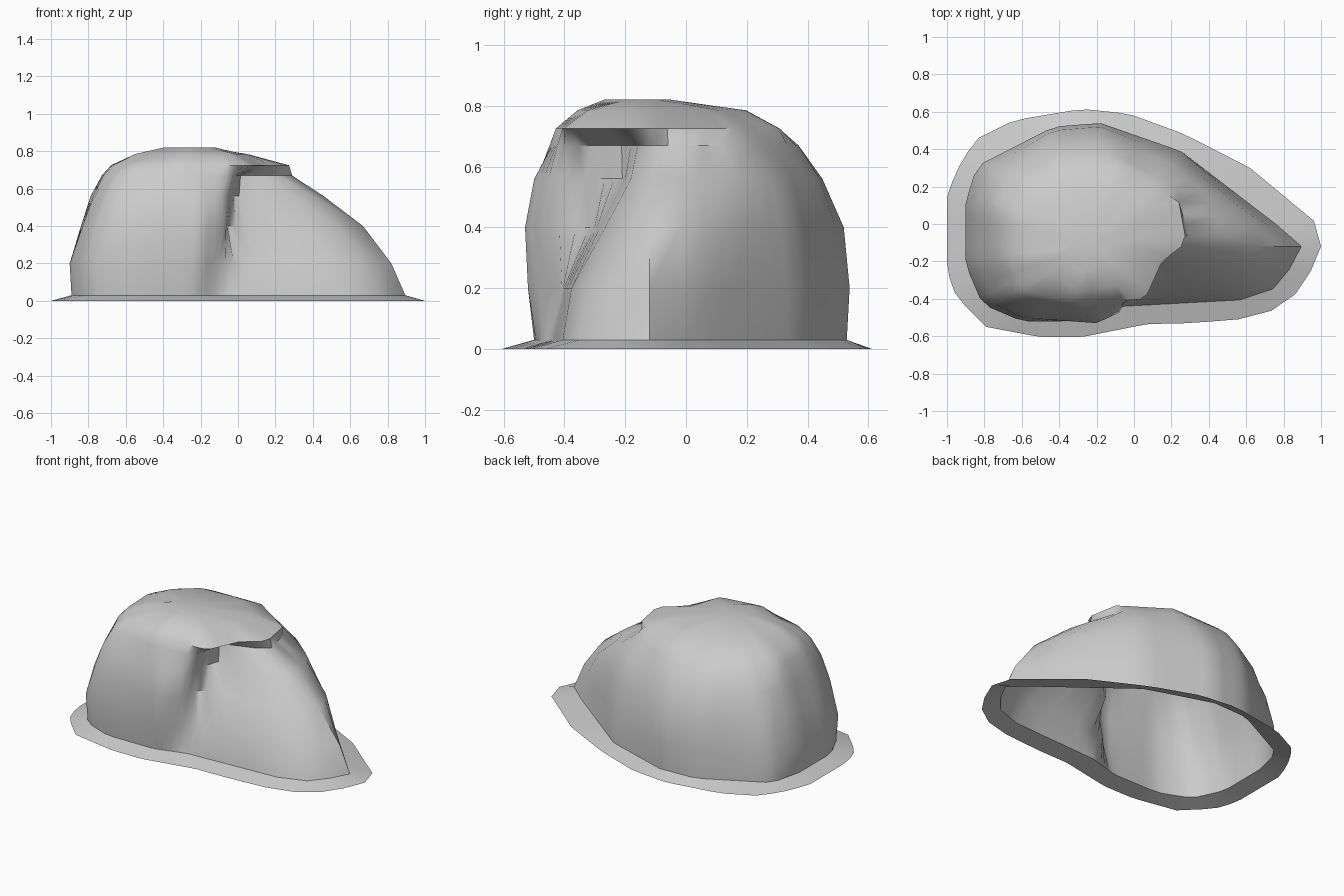
import bpy, bmesh, math
from mathutils import Vector

if "Cube" in bpy.data.objects:
    bpy.data.objects.remove(bpy.data.objects["Cube"])

CENTRE = Vector((-0.25, -0.12))   # all contours are star-shaped about this point
SIDES = 56


def cast(poly, ang):
    """Point where a ray from CENTRE at this angle leaves the contour."""
    d = Vector((math.cos(ang), math.sin(ang)))
    best = 0
    for i, a in enumerate(poly):
        p = Vector(a) - CENTRE
        e = Vector(poly[(i + 1) % len(poly)]) - CENTRE - p
        den = d.x * e.y - d.y * e.x
        if abs(den) < 1e-9:
            continue
        t = (p.x * e.y - p.y * e.x) / den
        s = (p.x * d.y - p.y * d.x) / den
        if t > 0 and -1e-6 <= s <= 1 + 1e-6:
            best = max(best, t)
    return CENTRE + d * best


def loft(name, contours):
    """Skin a stack of height contours, open below and capped on top."""
    bm = bmesh.new()
    rings = []
    for z, poly in contours:
        ring = []
        for k in range(SIDES):
            p = cast(poly, 2 * math.pi * k / SIDES)
            ring.append(bm.verts.new((p.x, p.y, z)))
        rings.append(ring)
    for lo, hi in zip(rings, rings[1:]):
        for k in range(SIDES):
            n = (k + 1) % SIDES
            bm.faces.new((lo[k], lo[n], hi[n], hi[k]))
    bm.faces.new(rings[-1])
    me = bpy.data.meshes.new(name)
    bm.to_mesh(me)
    bm.free()
    ob = bpy.data.objects.new(name, me)
    bpy.context.collection.objects.link(ob)
    bpy.context.view_layer.objects.active = ob
    ob.select_set(True)
    bpy.ops.object.shade_smooth_by_angle(angle=math.radians(45))
    return ob


# flat skirt around the foot
skirt = [(1, -.12), (.97, .01), (.62, .3), (.27, .48), (-.03, .59), (-.28, .615),
         (-.64, .555), (-.85, .45), (-.94, .3), (-1, .16), (-1, -.25), (-.95, -.39),
         (-.79, -.55), (-.5, -.605), (-.28, -.605), (.07, -.535), (.3, -.53),
         (.68, -.5), (.86, -.38), (.98, -.2)]
# wall of the boulder: tall left lobe, lower pointed right lobe, notch between
foot = [(.9, -.11), (.25, .39), (-.18, .53), (-.43, .52), (-.84, .31), (-.89, .1),
        (-.89, -.23), (-.8, -.42), (-.6, -.5), (-.27, -.5), (-.06, -.44),
        (.68, -.4), (.8, -.3)]
low = [(.83, -.1), (.25, .39), (-.18, .54), (-.43, .52), (-.84, .31), (-.9, .12),
       (-.9, -.22), (-.81, -.43), (-.6, -.52), (-.2, -.52), (-.1, -.41),
       (.6, -.37), (.75, -.26)]
middle = [(.7, -.1), (.58, .08), (.25, .35), (-.18, .52), (-.43, .5), (-.77, .3),
          (-.84, .1), (-.83, -.22), (-.76, -.42), (-.6, -.5), (-.2, -.53),
          (-.07, -.47), (-.05, -.31), (.45, -.26)]
shoulder = [(.47, -.08), (.4, .15), (.2, .32), (-.15, .45), (-.43, .44), (-.7, .28),
            (-.79, .1), (-.77, -.22), (-.7, -.4), (-.55, -.47), (-.2, -.5),
            (-.06, -.44), (0, -.21), (.3, -.18)]
neck = [(.29, -.06), (.22, .2), (-.1, .37), (-.4, .37), (-.62, .25), (-.73, .1),
        (-.72, -.2), (-.64, -.38), (-.3, -.45), (-.03, -.42), (.02, -.18), (.2, -.13)]
# overhanging cap ledge and crown
ledge = [(.28, -.1), (.24, .12), (-.05, .31), (-.4, .3), (-.58, .2), (-.68, .05),
         (-.67, -.2), (-.57, -.36), (-.3, -.43), (.06, -.4), (.15, -.2)]
crown = [(.05, -.1), (.05, .1), (-.15, .2), (-.4, .18), (-.55, .05), (-.55, -.2),
         (-.3, -.36), (-.02, -.32)]
peak = [(-.12, -.15), (-.25, -.05), (-.4, -.15), (-.25, -.27)]

loft("rock_shell", [(0, skirt), (.03, foot), (.2, low), (.4, middle),
                    (.56, shoulder), (.67, neck), (.725, ledge), (.785, crown),
                    (.82, peak)])
